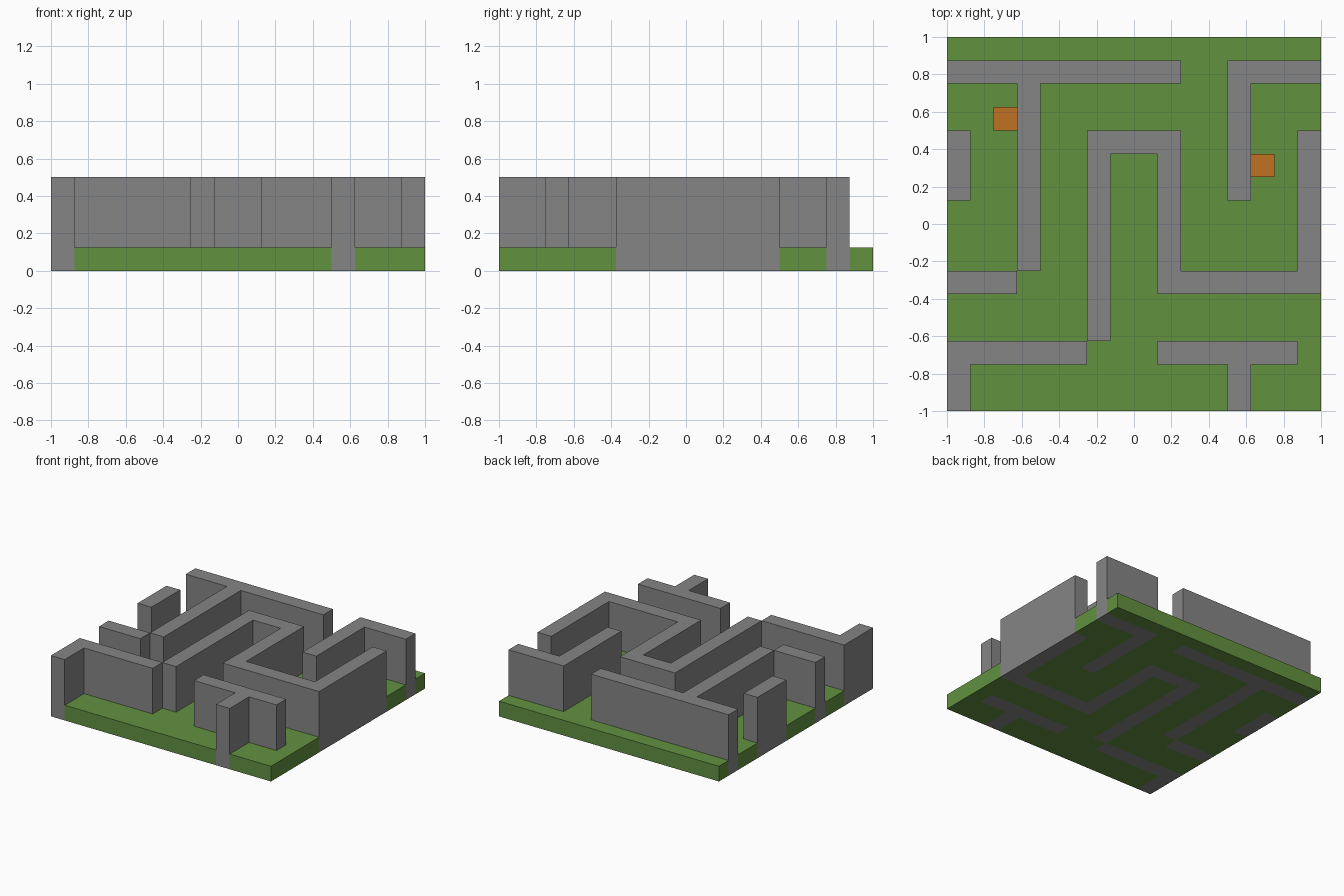
import bpy
import bmesh

cube = bpy.data.objects.get("Cube")
if cube:
    bpy.data.objects.remove(cube, do_unlink=True)

N = 16            # cells along each side
CELL = 2 / N


def material(name, rgb):
    m = bpy.data.materials.new(name)
    m.use_nodes = True
    m.diffuse_color = (*rgb, 1)
    bsdf = next(n for n in m.node_tree.nodes if n.type == 'BSDF_PRINCIPLED')
    bsdf.inputs["Base Color"].default_value = (*rgb, 1)
    return m


def cells(x0, x1, y0, y1):
    return {(i, j) for i in range(x0, x1) for j in range(y0, y1)}


def extruded_plan(name, plan, z0, z1, mat):
    """Raise a set of grid cells into a solid, keeping only its outer faces."""
    bm = bmesh.new()

    def face(*points):
        bm.faces.new([bm.verts.new((i * CELL - 1, j * CELL - 1, z)) for i, j, z in points])

    for i, j in sorted(plan):
        corners = [(i, j), (i + 1, j), (i + 1, j + 1), (i, j + 1)]
        face(*[(*c, z1) for c in corners])
        face(*[(*c, z0) for c in reversed(corners)])
        for k, (dx, dy) in enumerate([(0, -1), (1, 0), (0, 1), (-1, 0)]):
            if (i + dx, j + dy) not in plan:
                a, b = corners[k], corners[(k + 1) % 4]
                face((*a, z0), (*b, z0), (*b, z1), (*a, z1))
    bmesh.ops.remove_doubles(bm, verts=bm.verts, dist=0.0001)
    mesh = bpy.data.meshes.new(name)
    bm.to_mesh(mesh)
    bm.free()
    mesh.materials.append(mat)
    obj = bpy.data.objects.new(name, mesh)
    bpy.context.collection.objects.link(obj)
    return obj


grey = material("stone grey", (0.235, 0.235, 0.235))
green = material("grass green", (0.122, 0.283, 0.051))
orange = material("crate orange", (0.53, 0.165, 0.016))

# Maze walls, each a union of straight runs in cell units
walls = {
    "back_right_wall": cells(0, 10, 14, 15) | cells(3, 4, 6, 14),
    "right_stub_wall": cells(0, 1, 9, 12),
    "right_short_wall": cells(0, 3, 5, 6),
    "front_right_wall": cells(0, 6, 2, 3) | cells(0, 1, 0, 2),
    "middle_winding_wall": (cells(6, 7, 3, 12) | cells(6, 10, 11, 12) | cells(9, 10, 5, 12)
                            | cells(9, 16, 5, 6) | cells(15, 16, 5, 12)),
    "back_left_wall": cells(12, 16, 14, 15) | cells(12, 13, 9, 15),
    "front_left_wall": cells(9, 15, 2, 3) | cells(12, 13, 0, 2),
}
for name, plan in walls.items():
    extruded_plan(name, plan, 0, 0.5, grey)

# Grass fills everything the walls leave open
ground = cells(0, N, 0, N) - set().union(*walls.values())
extruded_plan("grass_ground", ground, 0, CELL, green)

# Small crates standing on the grass
extruded_plan("right_crate", cells(2, 3, 12, 13), CELL, 2 * CELL, orange)
extruded_plan("left_crate", cells(13, 14, 10, 11), CELL, 2 * CELL, orange)
